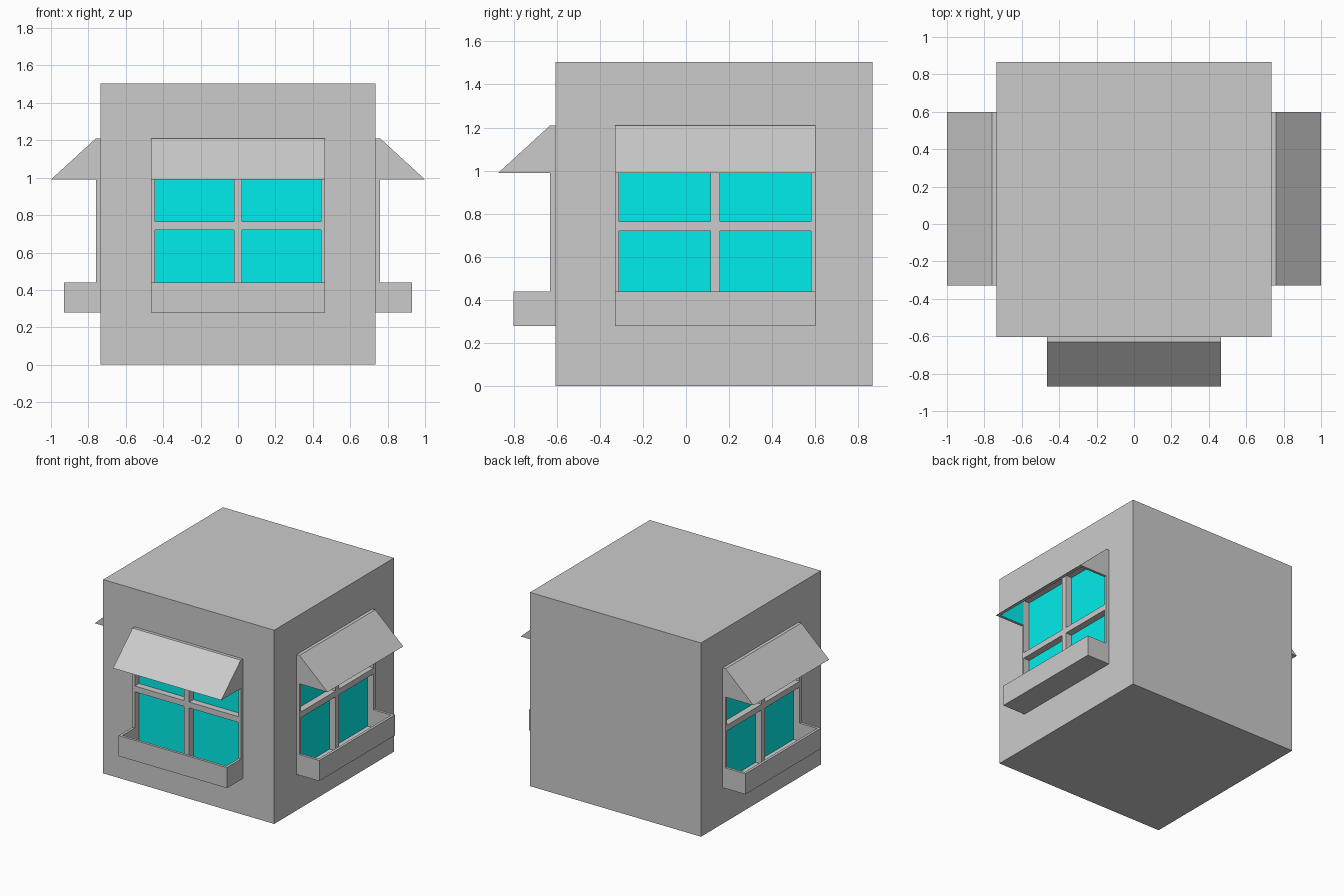
import bpy, bmesh
from math import radians
from mathutils import Matrix, Vector

if "Cube" in bpy.data.objects:
    bpy.data.objects.remove(bpy.data.objects["Cube"])

cyan = bpy.data.materials.new("glass_cyan")
cyan.diffuse_color = (0.0, 0.85, 0.83, 1)
cyan.use_nodes = True
cyan.node_tree.nodes["Principled BSDF"].inputs["Base Color"].default_value = cyan.diffuse_color
grey = bpy.data.materials.new("plain_grey")
grey.diffuse_color = (0.8, 0.8, 0.8, 1)
grey.use_nodes = True
grey.node_tree.nodes["Principled BSDF"].inputs["Base Color"].default_value = grey.diffuse_color


def prism(name, profile, u0, u1, place, cyan_dir=None, all_cyan=False):
    """Extrude a (depth, z) profile from u0 to u1; depth points out of the wall."""
    bm = bmesh.new()
    face = bm.faces.new([bm.verts.new((u0, -d, z)) for d, z in profile])
    ext = bmesh.ops.extrude_face_region(bm, geom=[face])["geom"]
    bmesh.ops.translate(bm, vec=(u1 - u0, 0, 0),
                        verts=[v for v in ext if isinstance(v, bmesh.types.BMVert)])
    bmesh.ops.recalc_face_normals(bm, faces=bm.faces)
    bm.normal_update()
    for f in bm.faces:
        hit = cyan_dir and f.normal.dot(Vector(cyan_dir).normalized()) > 0.95
        f.material_index = 1 if hit or all_cyan else 0
    me = bpy.data.meshes.new(name)
    bm.to_mesh(me)
    bm.free()
    if cyan_dir or all_cyan:
        me.materials.append(grey)
        me.materials.append(cyan)
    ob = bpy.data.objects.new(name, me)
    ob.matrix_world = place
    bpy.context.collection.objects.link(ob)
    return ob


def box(name, u0, u1, d0, d1, z0, z1, place, **kw):
    return prism(name, [(d0, z0), (d1, z0), (d1, z1), (d0, z1)], u0, u1, place, **kw)


# House block
W, Y0, Y1, H = 0.735, -0.605, 0.865, 1.505
body = box("house_block", -W, W, -Y1, -Y0, 0, H, Matrix())

HW, T, P = 0.465, 0.02, 0.025      # window half width, board thickness, frame projection
Z0, Z1 = 0.28, 1.21                # window bottom and top
SILL, EAVE = 0.44, 0.99            # planter rim and awning lower edge


def window(tag, place):
    hi = HW - T
    # Recess cut into the wall
    cutter = box(tag + "_recess_cutter", -hi, hi, -0.03, 0.1, Z0 + T, Z1 - T, place)
    cutter.hide_render = True
    cutter.display_type = 'WIRE'
    mod = body.modifiers.new(tag + "_recess", 'BOOLEAN')
    mod.operation, mod.solver, mod.object = 'DIFFERENCE', 'EXACT', cutter
    # Glass
    box(tag + "_glass", -hi, hi, -0.032, -0.027, Z0 + T, Z1 - T, place, all_cyan=True)
    # Frame and crossbars
    for s, side in ((-1, "left"), (1, "right")):
        a, b = sorted((s * hi, s * HW))
        box(f"{tag}_{side}_jamb", a, b, 0, P, Z0, Z1, place)
        # Planter ends
        box(f"{tag}_{side}_planter_end", a, b, P, 0.195, Z0, SILL, place)
        # Awning cheeks, cyan on the inside
        prism(f"{tag}_{side}_awning_cheek", [(P, EAVE), (0.265, EAVE), (P, Z1)],
              a, b, place, cyan_dir=(-s, 0, 0))
    box(tag + "_head_rail", -hi, hi, 0, P, Z1 - T, Z1, place)
    box(tag + "_mullion", -0.022, 0.022, -0.027, P, Z0 + T, Z1 - T, place)
    box(tag + "_crossbar", -hi, hi, -0.027, P, 0.72, 0.765, place)
    # Planter front and floor
    box(tag + "_planter_front", -hi, hi, 0.195 - T, 0.195, Z0, SILL, place)
    box(tag + "_planter_floor", -hi, hi, 0, 0.195 - T, Z0, Z0 + T, place)
    # Awning slope, cyan underneath
    prism(tag + "_awning_slope", [(P, Z1), (0.265, EAVE), (0.24, EAVE), (P, Z1 - 0.023)],
          -hi, hi, place, cyan_dir=(0, 0.22, -0.24))


# Windows on the front, right and left walls
for tag, x, y, angle in (("front", 0, Y0, 0), ("right", W, 0.135, 90), ("left", -W, 0.135, -90)):
    window(tag, Matrix.Translation((x, y, 0)) @ Matrix.Rotation(radians(angle), 4, 'Z'))
